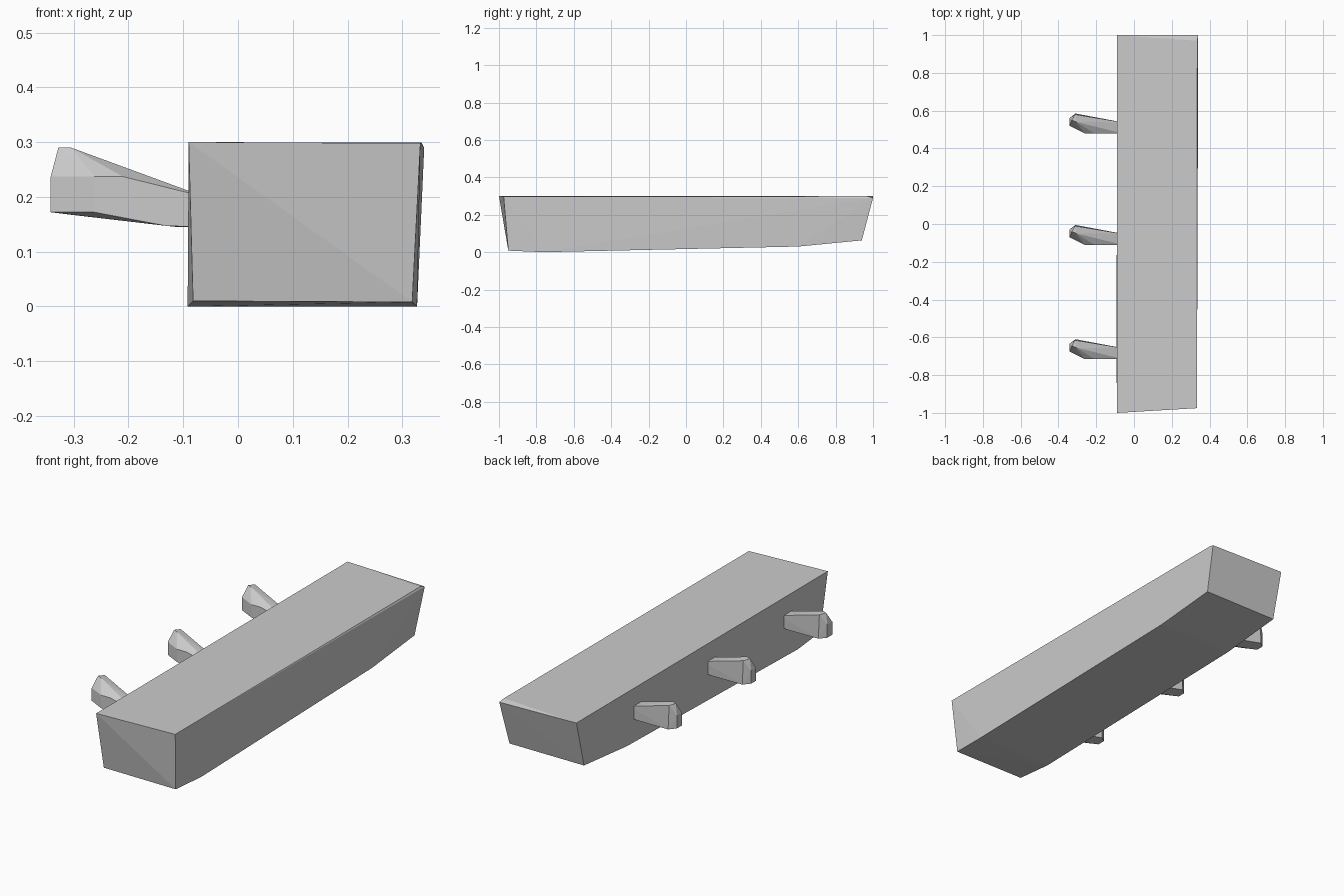
import bpy, bmesh


def hull(name, points, y=0.0):
    """Flat-faced convex block wrapped round a few corner points."""
    bm = bmesh.new()
    for p in points:
        bm.verts.new((p[0], p[1] + y, p[2]))
    res = bmesh.ops.convex_hull(bm, input=bm.verts[:])
    loose = {g for g in res["geom_interior"] + res["geom_unused"]
             if isinstance(g, bmesh.types.BMVert)}
    bmesh.ops.delete(bm, geom=list(loose), context='VERTS')
    bmesh.ops.recalc_face_normals(bm, faces=bm.faces[:])
    mesh = bpy.data.meshes.new(name)
    bm.to_mesh(mesh)
    bm.free()
    obj = bpy.data.objects.new(name, mesh)
    bpy.context.collection.objects.link(obj)
    return obj


# Long beam: flat top, slanted ends, belly rising to the back
hull("beam", [
    (-0.09, -1.0, 0.30), (0.333, -0.975, 0.298),
    (-0.09, 1.0, 0.30), (0.34, 1.0, 0.29), (0.335, 0.97, 0.299),
    (-0.082, -0.95, 0.01), (0.318, -0.95, 0.008),
    (-0.092, -0.76, 0.0), (0.327, -0.76, 0.0),
    (-0.09, 0.60, 0.03), (0.327, 0.60, 0.03),
    (-0.09, 0.94, 0.063), (0.325, 0.94, 0.063),
])

# Faceted pegs along the left side
peg = [
    # front side
    (-0.262, 0.0, 0.172), (-0.262, 0.0, 0.237), (-0.21, 0.0, 0.237),
    (-0.13, 0.0, 0.147), (-0.06, 0.0, 0.20), (-0.06, 0.0, 0.145),
    # blunt tip
    (-0.342, 0.04, 0.172), (-0.342, 0.08, 0.172),
    (-0.342, 0.04, 0.237), (-0.342, 0.08, 0.237),
    # raised crest
    (-0.328, 0.07, 0.29), (-0.305, 0.06, 0.29), (-0.312, 0.10, 0.287),
    # back side and root
    (-0.31, 0.105, 0.168), (-0.11, 0.067, 0.145),
    (-0.06, 0.058, 0.145), (-0.06, 0.058, 0.20),
]
for i, y in enumerate((-0.715, -0.11, 0.48)):
    hull(f"peg_{i + 1}", peg, y)
